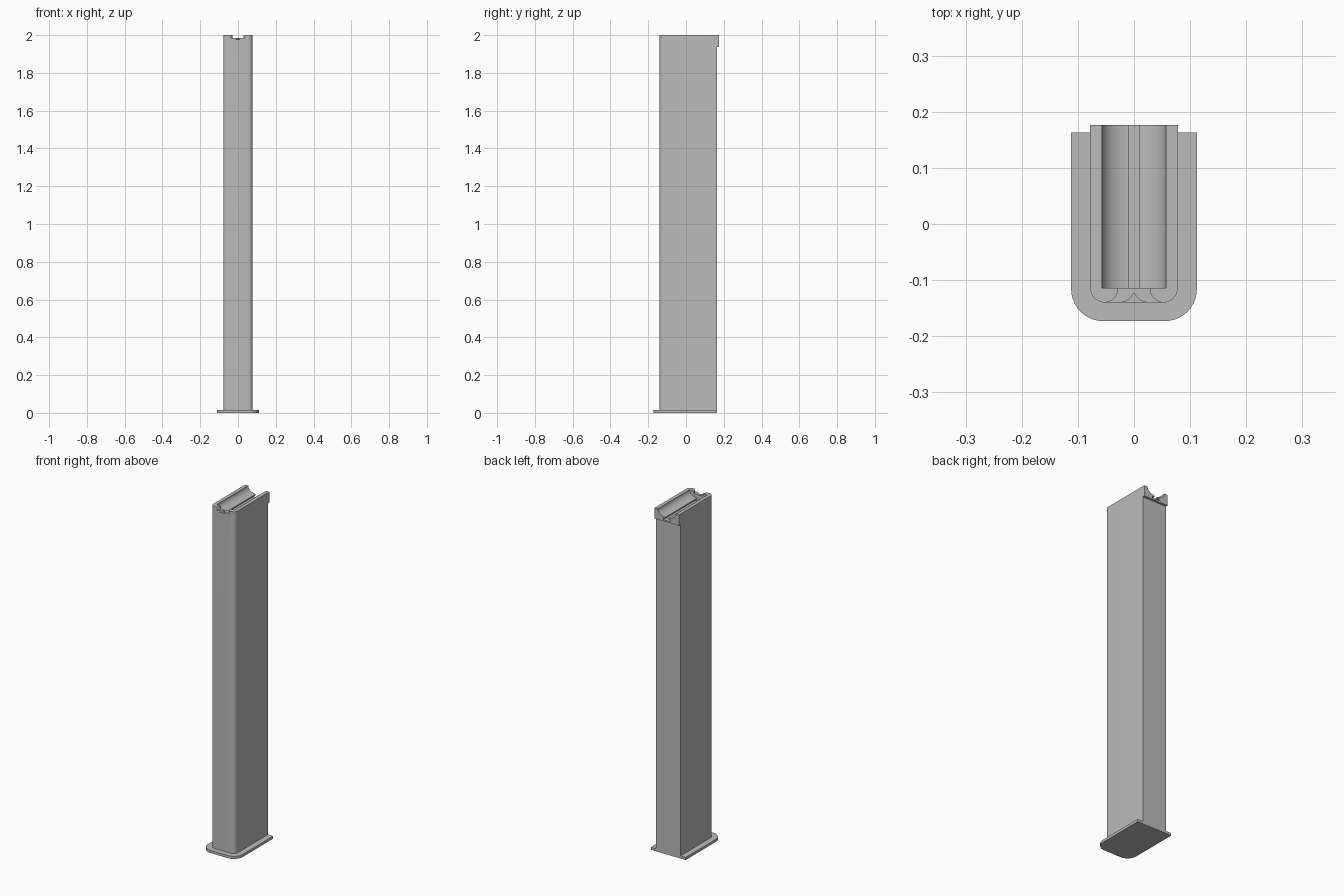
import bpy, bmesh
from math import cos, sin, pi, radians
from mathutils import Vector

cube = bpy.data.objects.get("Cube")
if cube:
    bpy.data.objects.remove(cube, do_unlink=True)

grey = bpy.data.materials.new("plain grey")
grey.use_nodes = True
colour = (0.5, 0.5, 0.5, 1)
grey.diffuse_color = colour
grey.node_tree.nodes["Principled BSDF"].inputs["Base Color"].default_value = colour


def arc(cx, cy, rx, ry, start, end, steps=10):
    angles = [radians(start + (end - start) * i / steps) for i in range(steps + 1)]
    return [(cx + rx * cos(a), cy + ry * sin(a)) for a in angles]


def prism(name, points, low, high, along_y=False):
    """Extrude a flat outline along z, or along y for an x-z profile."""
    bm = bmesh.new()
    place = (lambda p: (p[0], low, p[1])) if along_y else (lambda p: (p[0], p[1], low))
    face = bm.faces.new([bm.verts.new(place(p)) for p in points])
    moved = bmesh.ops.extrude_face_region(bm, geom=[face])["geom"]
    step = Vector((0, high - low, 0) if along_y else (0, 0, high - low))
    bmesh.ops.translate(bm, vec=step, verts=[v for v in moved if isinstance(v, bmesh.types.BMVert)])
    bmesh.ops.recalc_face_normals(bm, faces=bm.faces)
    mesh = bpy.data.meshes.new(name)
    bm.to_mesh(mesh)
    bm.free()
    mesh.materials.append(grey)
    obj = bpy.data.objects.new(name, mesh)
    bpy.context.collection.objects.link(obj)
    return obj


def rounded_front(half, front, back, radius):
    """Plan outline with two rounded front corners and a square back."""
    return ([(half, back), (-half, back)]
            + arc(-half + radius, front + radius, radius, radius, 180, 270)
            + arc(half - radius, front + radius, radius, radius, 270, 360))


def combine(target, tool, operation):
    tool.hide_render = True
    mod = target.modifiers.new("combine", "BOOLEAN")
    mod.operation, mod.object, mod.solver = operation, tool, "EXACT"
    bpy.context.view_layer.objects.active = target
    bpy.ops.object.modifier_apply(modifier=mod.name)
    bpy.data.objects.remove(tool, do_unlink=True)


HALF, FRONT, BACK, TOP = 0.078, -0.14, 0.163, 2.0
END, RADIUS = -0.114, 0.026

# Base plate
base = prism("base_plate", rounded_front(0.112, -0.173, BACK, 0.057), 0, 0.015)

# Column with a lip overhanging the back at the top
column = prism("column", rounded_front(HALF, FRONT, BACK, RADIUS), 0.015, TOP)
lip = prism("back_lip", [(-HALF, 0.1), (HALF, 0.1), (HALF, 0.176), (-HALF, 0.176)], 1.937, TOP)
combine(column, lip, "UNION")

# Curved channel with a slit and a wider slot beneath it
bowl = [(x, z) for x, z in arc(0, TOP, 0.057, 0.038, 180, 360, 32) if abs(x) > 0.01]
left = [p for p in bowl if p[0] < 0]
right = [p for p in bowl if p[0] > 0]
slot = [(-0.01, 1.963), (-0.01, 1.956), (-0.024, 1.956), (-0.024, 1.946),
        (0.024, 1.946), (0.024, 1.956), (0.01, 1.956), (0.01, 1.963)]
channel = [(-0.057, 2.02)] + left + slot + right + [(0.057, 2.02)]
combine(column, prism("channel_cutter", channel, END, 0.2, True), "DIFFERENCE")

# Front opening between the two rounded rail ends
opening = ([(0.053, -0.16), (0.053, FRONT)]
           + arc(0.053, END, 0.025, RADIUS, 270, 180)[1:]
           + [(0.028, -0.1), (-0.028, -0.1)]
           + arc(-0.053, END, 0.025, RADIUS, 0, -90)
           + [(-0.053, -0.16)])
combine(column, prism("opening_cutter", opening, 1.985, 2.02), "DIFFERENCE")

# Small flared dip in the middle of the opening
dip = ([(0.027, -0.16)] + arc(0.027, END, 0.028, RADIUS, 270, 205)
       + arc(-0.027, END, 0.028, RADIUS, -25, -90) + [(-0.027, -0.16)])
combine(column, prism("dip_cutter", dip, 1.976, 2.02), "DIFFERENCE")

# Smooth rounded surfaces, sharp edges elsewhere
for obj in (base, column):
    bpy.ops.object.select_all(action="DESELECT")
    obj.select_set(True)
    bpy.context.view_layer.objects.active = obj
    bpy.ops.object.shade_smooth_by_angle(angle=radians(30))
